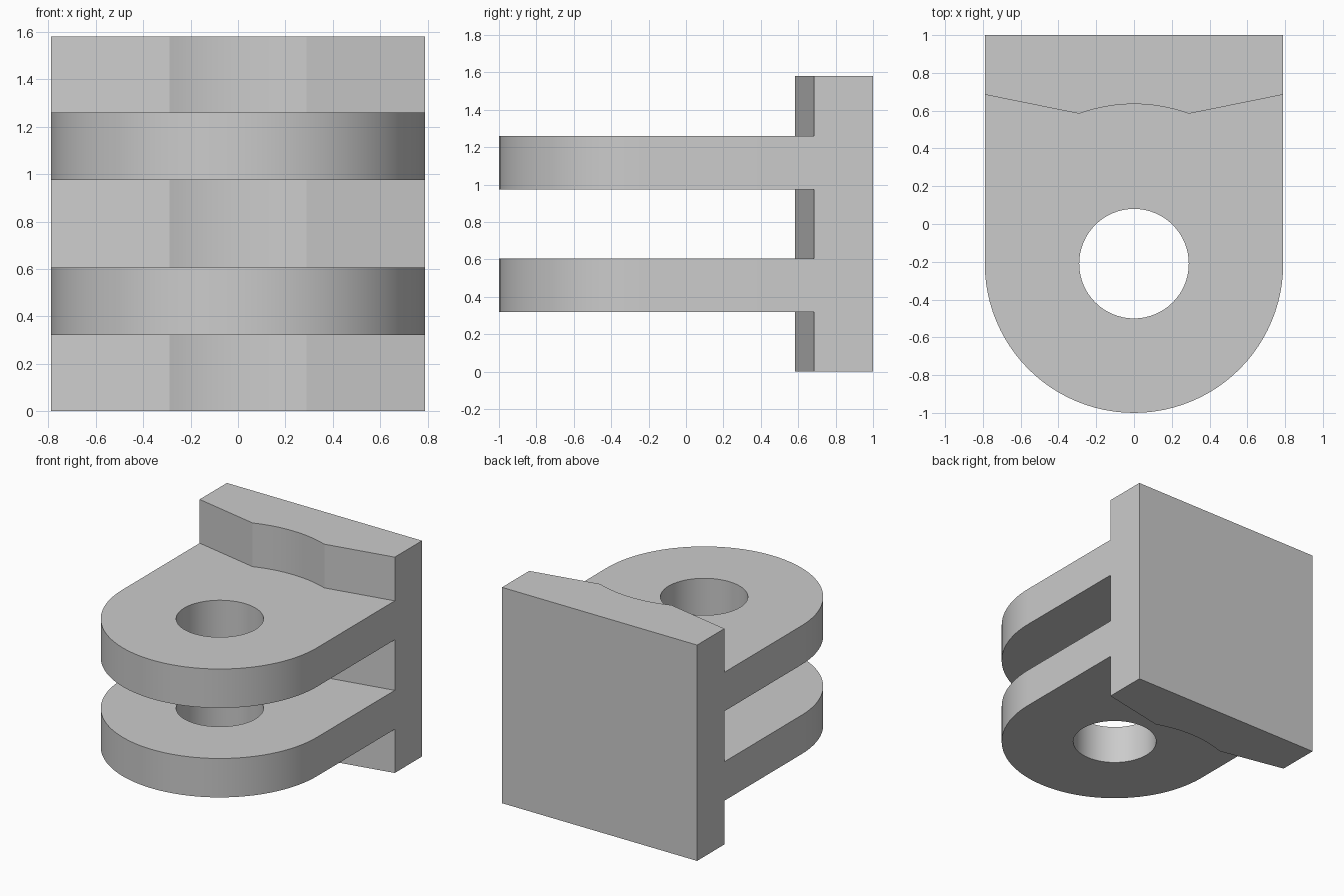
import bpy
import bmesh
from math import pi, sin, cos, asin, radians

cube = bpy.data.objects.get("Cube")
if cube:
    bpy.data.objects.remove(cube, do_unlink=True)

HALF_W = 0.79      # half width, also the radius of the rounded lug end
BACK_Y = 1.0
PIVOT_Y = -0.21    # centre of the pin hole
HOLE_R = 0.29
RELIEF_R = 0.845   # shallow clearance arc in the plate front
HEIGHT = 1.58

grey = bpy.data.materials.new("plain grey")
grey.use_nodes = True
colour = (0.6, 0.6, 0.6, 1)
grey.diffuse_color = colour
grey.node_tree.nodes["Principled BSDF"].inputs["Base Color"].default_value = colour


def arc(radius, start, end, steps):
    """Points on an arc about the pivot."""
    angles = [start + (end - start) * i / steps for i in range(steps + 1)]
    return [(radius * cos(a), PIVOT_Y + radius * sin(a)) for a in angles]


def extrude_loops(name, loops, z0, z1):
    """Fill an outline, with optional holes, and extrude it upwards."""
    bm = bmesh.new()
    edges = []
    for loop in loops:
        verts = [bm.verts.new((x, y, z0)) for x, y in loop]
        edges += [bm.edges.new((v, verts[i - 1])) for i, v in enumerate(verts)]
    bmesh.ops.triangle_fill(bm, use_beauty=True, edges=edges)
    result = bmesh.ops.extrude_face_region(bm, geom=bm.faces[:])
    top = [g for g in result["geom"] if isinstance(g, bmesh.types.BMVert)]
    bmesh.ops.translate(bm, verts=top, vec=(0, 0, z1 - z0))
    bmesh.ops.recalc_face_normals(bm, faces=bm.faces[:])
    mesh = bpy.data.meshes.new(name)
    bm.to_mesh(mesh)
    bm.free()
    mesh.materials.append(grey)
    obj = bpy.data.objects.new(name, mesh)
    bpy.context.collection.objects.link(obj)
    bpy.ops.object.select_all(action="DESELECT")
    obj.select_set(True)
    bpy.context.view_layer.objects.active = obj
    bpy.ops.object.shade_smooth_by_angle(angle=radians(10))


# Plate front: two sloping lands either side of the clearance arc
spread = asin(HOLE_R / RELIEF_R)
front = [(HALF_W, 0.685)]
front += arc(RELIEF_R, pi / 2 - spread, pi / 2 + spread, 16)
front += [(-HALF_W, 0.685)]

# Mounting plate
extrude_loops("mounting_plate",
              [front + [(-HALF_W, BACK_Y), (HALF_W, BACK_Y)]], 0, HEIGHT)

# Two lugs with pin holes, meeting the plate front
lug = front + arc(HALF_W, pi, 2 * pi, 48)
hole = arc(HOLE_R, 0, 2 * pi, 64)[:-1]
for name, z0 in (("lower_lug", 0.32), ("upper_lug", 0.975)):
    extrude_loops(name, [lug, hole], z0, z0 + 0.285)
